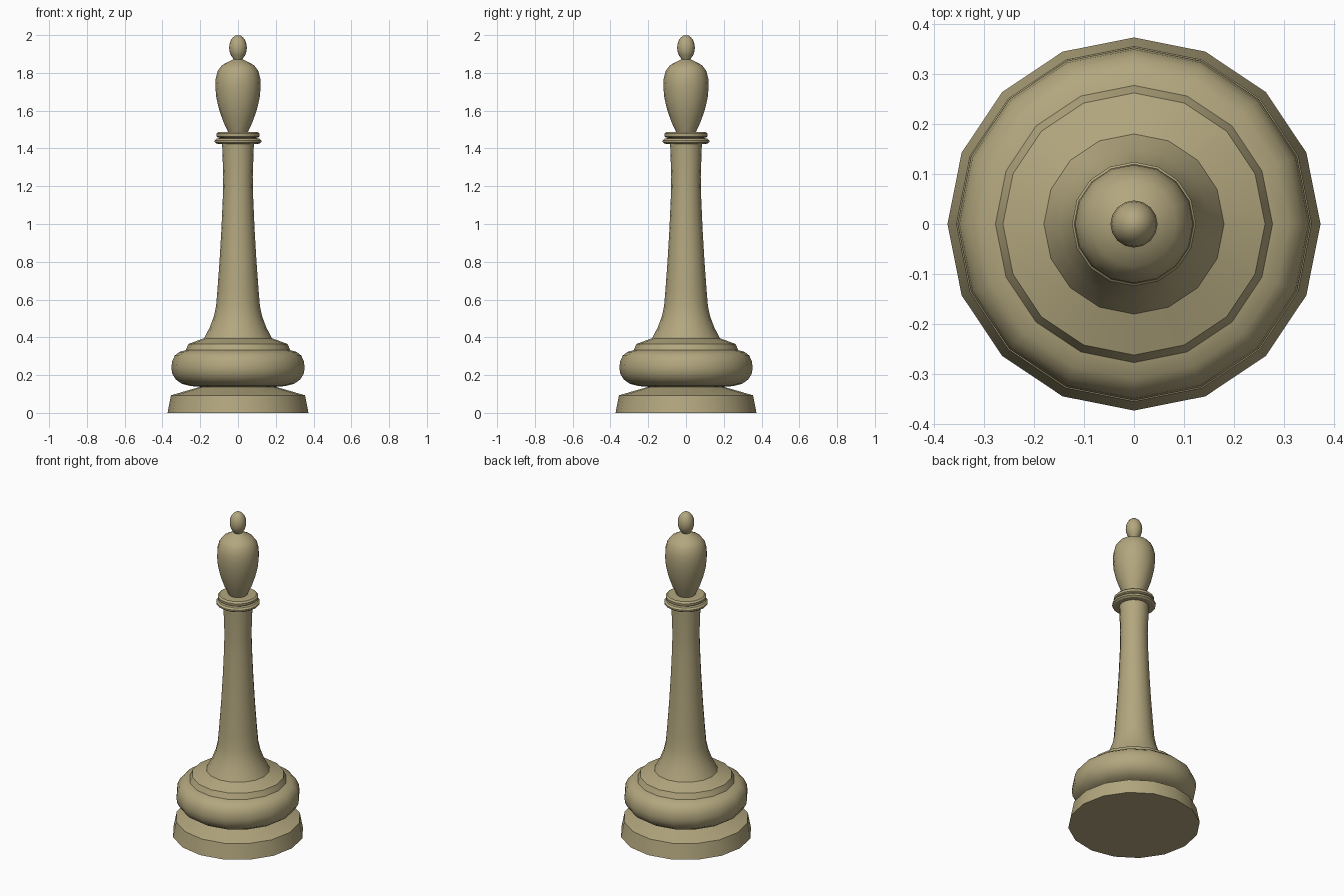
import bpy, bmesh, math

if "Cube" in bpy.data.objects:
    bpy.data.objects.remove(bpy.data.objects["Cube"])

SIDES = 16
mat = bpy.data.materials.new("olive_tan")
mat.diffuse_color = (0.45, 0.385, 0.21, 1)
mat.use_nodes = True
mat.node_tree.nodes["Principled BSDF"].inputs["Base Color"].default_value = mat.diffuse_color


def lathe(name, profile):
    """Spin (radius, height) points, listed bottom to top, around z."""
    bm = bmesh.new()
    rings = []
    for r, z in profile:
        if r == 0:
            rings.append([bm.verts.new((0, 0, z))] * SIDES)
        else:
            rings.append([bm.verts.new((r * math.cos(math.tau * i / SIDES),
                                        r * math.sin(math.tau * i / SIDES), z))
                          for i in range(SIDES)])
    for low, high in zip(rings, rings[1:]):
        for i in range(SIDES):
            j = (i + 1) % SIDES
            quad = (low[i], low[j], high[j], high[i])
            bm.faces.new(list(dict.fromkeys(quad)))
    mesh = bpy.data.meshes.new(name)
    bm.to_mesh(mesh)
    bm.free()
    mesh.materials.append(mat)
    obj = bpy.data.objects.new(name, mesh)
    bpy.context.collection.objects.link(obj)
    bpy.ops.object.select_all(action='DESELECT')
    obj.select_set(True)
    bpy.context.view_layer.objects.active = obj
    bpy.ops.object.shade_smooth_by_angle(angle=math.radians(32))


# Foot with tapered rim and sloped top
lathe("foot", [(0, 0), (0.373, 0), (0.355, 0.093), (0.2, 0.138)])

# Fat rounded cushion
lathe("cushion", [(0.2, 0.138), (0.25, 0.142), (0.295, 0.153), (0.329, 0.176),
                  (0.348, 0.207), (0.353, 0.238), (0.349, 0.272),
                  (0.335, 0.303), (0.31, 0.323), (0.277, 0.332)])

# Step between cushion and stem
lathe("step", [(0.277, 0.332), (0.262, 0.365), (0.18, 0.395)])

# Flared stem
lathe("stem", [(0.18, 0.395), (0.15, 0.452), (0.128, 0.51), (0.116, 0.565),
               (0.109, 0.65), (0.098, 0.8), (0.088, 0.97), (0.08, 1.15),
               (0.078, 1.25), (0.084, 1.424)])

# Two stacked collar rings
lathe("lower_ring", [(0.084, 1.424), (0.113, 1.425), (0.123, 1.432),
                     (0.124, 1.442), (0.114, 1.452), (0.09, 1.456)])
lathe("upper_ring", [(0.09, 1.456), (0.104, 1.457), (0.114, 1.464),
                     (0.115, 1.478), (0.105, 1.487), (0.053, 1.488)])

# Teardrop head
lathe("head", [(0.053, 1.488), (0.077, 1.54), (0.1, 1.605), (0.115, 1.67),
               (0.12, 1.725), (0.118, 1.77), (0.107, 1.812), (0.085, 1.84),
               (0.055, 1.857), (0.024, 1.872)])

# Egg-shaped finial
egg = [(0.047 * math.sin(a), 1.933 - 0.067 * math.cos(a))
       for a in (math.pi * k / 10 for k in range(2, 10))]
lathe("finial", [(0.024, 1.872)] + egg + [(0, 2.0)])
